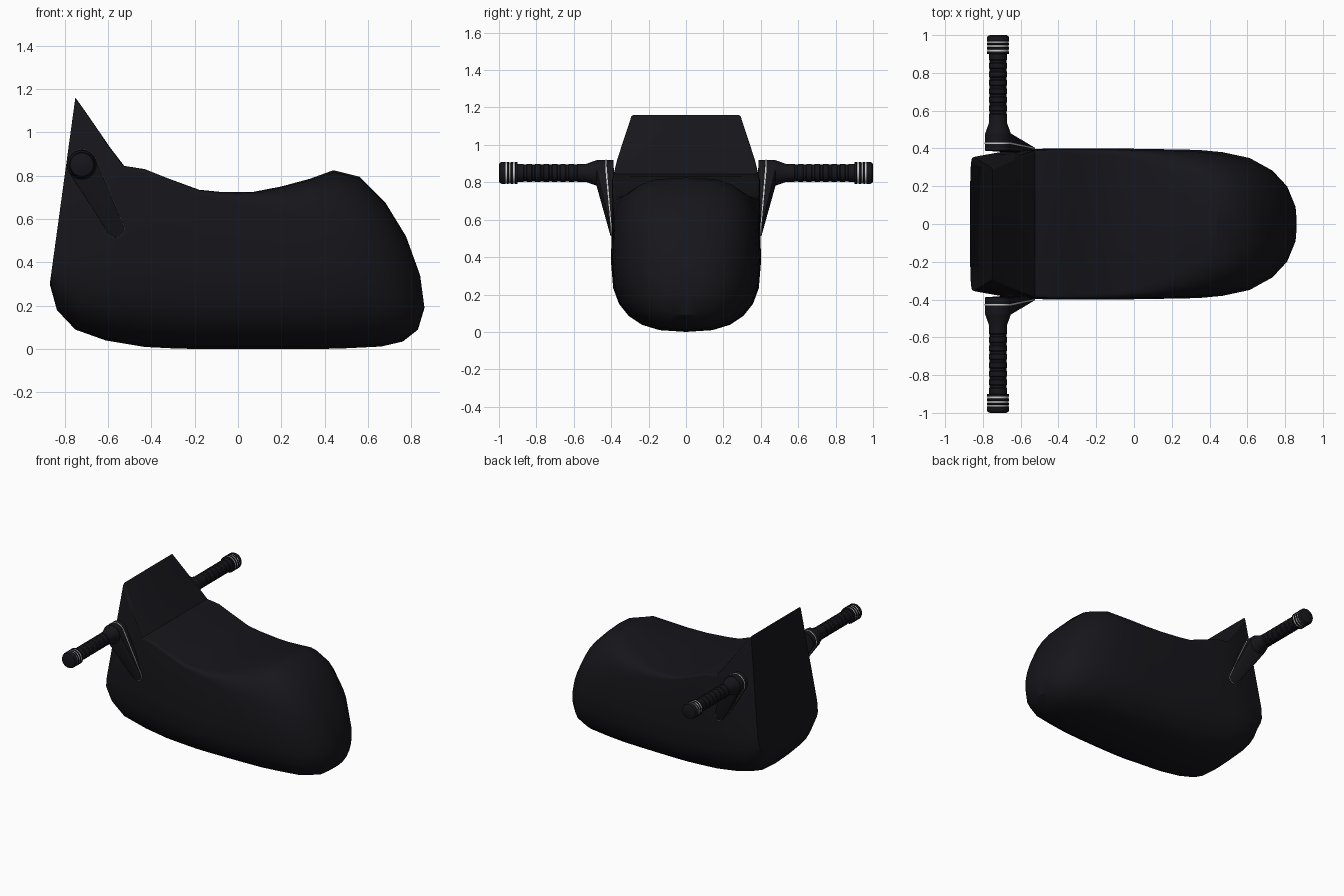
import bpy, bmesh
from math import sin, cos, pi

if "Cube" in bpy.data.objects:
    bpy.data.objects.remove(bpy.data.objects["Cube"])

def material(name, col):
    m = bpy.data.materials.new(name)
    m.diffuse_color = (*col, 1)
    m.use_nodes = True
    m.node_tree.nodes["Principled BSDF"].inputs["Base Color"].default_value = m.diffuse_color
    return m

DARK = material("dark_plastic", (0.008, 0.008, 0.011))
TRIM = material("light_trim", (0.7, 0.7, 0.72))

def finish(bm, name, mat, mirror=False, angle=30):
    bmesh.ops.remove_doubles(bm, verts=bm.verts, dist=0.0005)
    bmesh.ops.recalc_face_normals(bm, faces=bm.faces)
    me = bpy.data.meshes.new(name)
    bm.to_mesh(me)
    bm.free()
    ob = bpy.data.objects.new(name, me)
    bpy.context.collection.objects.link(ob)
    me.materials.append(mat)
    bpy.ops.object.select_all(action='DESELECT')
    ob.select_set(True)
    bpy.context.view_layer.objects.active = ob
    bpy.ops.object.shade_smooth_by_angle(angle=angle * pi / 180)
    if mirror:
        mod = ob.modifiers.new("both_sides", 'MIRROR')
        mod.use_axis = (False, True, False)
    return ob

def skin(bm, rings):
    for a, b in zip(rings, rings[1:]):
        n = len(a)
        for i in range(n):
            bm.faces.new((a[i], a[(i + 1) % n], b[(i + 1) % n], b[i]))
    bm.faces.new(rings[0])
    bm.faces.new(rings[-1])

# Body stations: top x, top z, bottom x, bottom z, half width, half width at top,
# squareness of the upper half, squareness of the lower half
STATIONS = [
    (-.75, 1.16, -.868, .30, .355, .295, 60, 4),
    (-.70, 1.09, -.835, .18, .365, .318, 60, 3.4),
    (-.59, .93, -.75, .09, .385, .37, 60, 3),
    (-.525, .845, -.61, .04, .396, .39, 60, 2.7),
    (-.43, .83, -.43, .01, .40, .395, 60, 2.6),
    (-.33, .79, -.31, .004, .40, .395, 50, 2.6),
    (-.18, .735, -.18, 0, .40, .395, 35, 2.6),
    (-.08, .725, -.08, 0, .40, .395, 25, 2.6),
    (.07, .725, .07, 0, .397, .392, 14, 2.6),
    (.20, .75, .22, 0, .395, .39, 7, 2.6),
    (.33, .785, .36, 0, .392, .385, 4.5, 2.6),
    (.44, .825, .50, .004, .38, .37, 3.2, 2.6),
    (.56, .795, .66, .012, .35, .34, 2.8, 2.6),
    (.68, .675, .76, .035, .29, .285, 2.6, 2.5),
    (.775, .52, .83, .09, .205, .20, 2.4, 2.3),
    (.84, .34, .86, .19, .10, .10, 2.2, 2.2),
]
bm = bmesh.new()
rings = []
SEG = 24
for xt, zt, xb, zb, w, wt, nt, nb in STATIONS:
    zm = min(.45, (zt + zb) / 2)
    ring = []
    for i in range(SEG):
        c, s = cos(2 * pi * i / SEG), sin(2 * pi * i / SEG)
        n, h = (nt, zt - zm) if s >= 0 else (nb, zm - zb)
        c = 0 if abs(c) < 1e-9 else c
        s = 0 if abs(s) < 1e-9 else s
        u = abs(s) ** (2 / n)
        z = zm + (h * u if s >= 0 else -h * u)
        width = w + (wt - w) * u if s >= 0 else w
        y = abs(c) ** (2 / n) * width * (1 if c > 0 else -1)
        x = xb + (xt - xb) * (z - zb) / (zt - zb)
        ring.append(bm.verts.new((x, y, z)))
    rings.append(ring)
skin(bm, rings)
finish(bm, "seat_body", DARK, angle=32)

HX, HZ = -.72, .85

def lathe(name, profile, mat, seg=24):
    """Turned part around the handle axis; profile is (y, radius)."""
    bm = bmesh.new()
    skin(bm, [[bm.verts.new((HX + r * cos(2 * pi * i / seg), y, HZ + r * sin(2 * pi * i / seg)))
               for i in range(seg)] for y, r in profile])
    finish(bm, name, mat, True)

def arm(name, big, small, mat, seg=24):
    """Tapered plate between two discs; each disc is (x, z, radius, y0, y1)."""
    bm = bmesh.new()
    for x, z, r, y0, y1 in (big, small):
        for y in (y0, y1):
            for i in range(seg):
                a = 2 * pi * i / seg
                bm.verts.new((x + r * cos(a), y, z + r * sin(a)))
    res = bmesh.ops.convex_hull(bm, input=bm.verts)
    bmesh.ops.delete(bm, geom=[v for v in bm.verts if not v.link_faces], context='VERTS')
    finish(bm, name, mat, True)

# Bracket arm and its light trim line
arm("handle_arm", (HX, HZ, .07, .388, .478), (-.565, .555, .04, .375, .404), DARK)
arm("arm_trim", (HX, HZ, .0715, .424, .431), (-.565, .555, .0415, .399, .403), TRIM)

# Grip with a flared root and shallow ribs
grip = [(.475, .068), (.49, .064), (.535, .048)]
y = .58
while y < .89:
    grip += [(y, .048), (y + .004, .045), (y + .016, .045), (y + .02, .048)]
    y += .045
grip.append((.905, .048))
lathe("handle_grip", grip, DARK)

# End cap made of dark bands with light rings between
for k, (y0, y1) in enumerate([(.90, .914), (.924, .937), (.947, .958)]):
    lathe(f"cap_band_{k + 1}", [(y0, .057), (y0 + .002, .059), (y1 - .002, .059), (y1, .057)], DARK)
lathe("cap_rings", [(.912, .056), (.97, .056)], TRIM)
lathe("cap_end", [(.965, .057), (.968, .059), (.985, .059), (.995, .054), (1.0, .045)], DARK)
